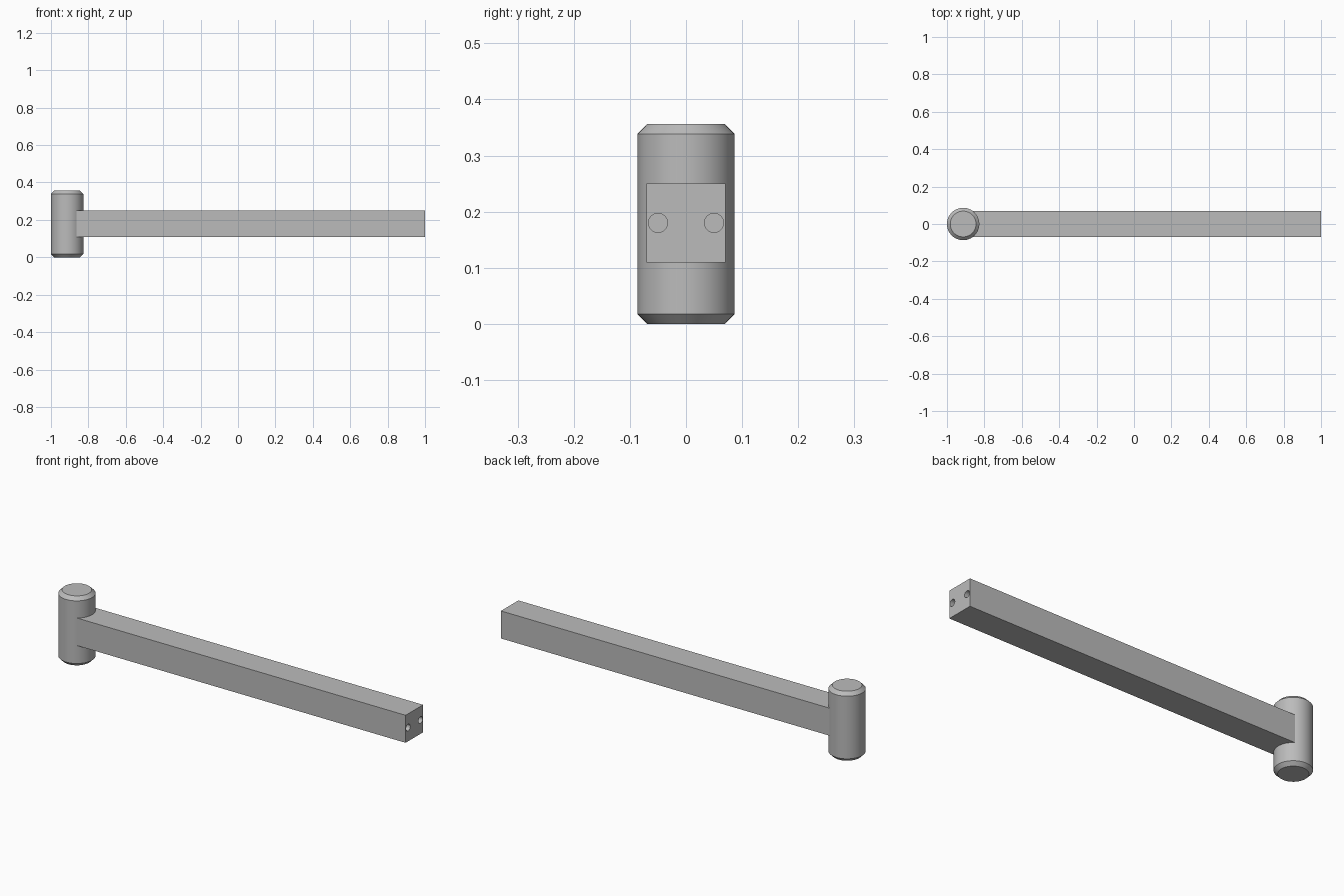
import bpy
import math

cube = bpy.data.objects.get("Cube")
if cube:
    bpy.data.objects.remove(cube, do_unlink=True)

POST_R, POST_H, CHAMFER = 0.0865, 0.356, 0.0175
POST_X = -1 + POST_R
BAR_HALF, BAR_Z = 0.0705, 0.18
HOLE_R, HOLE_Y, HOLE_DEPTH = 0.017, 0.05, 0.12

grey = bpy.data.materials.new("plain grey")
grey.use_nodes = True
grey.diffuse_color = (0.5, 0.5, 0.5, 1)
grey.node_tree.nodes["Principled BSDF"].inputs["Base Color"].default_value = (0.5, 0.5, 0.5, 1)


def finish(obj, name):
    """Name and colour a part, smooth it and keep its edges sharp."""
    obj.name = name
    obj.data.materials.clear()
    obj.data.materials.append(grey)
    bpy.ops.object.select_all(action="DESELECT")
    obj.select_set(True)
    bpy.context.view_layer.objects.active = obj
    bpy.ops.object.shade_smooth_by_angle(angle=math.radians(30))


# Upright round post with chamfered rims
bpy.ops.mesh.primitive_cylinder_add(vertices=64, radius=POST_R, depth=POST_H,
                                    location=(POST_X, 0, POST_H / 2))
post = bpy.context.object
bevel = post.modifiers.new("chamfer", "BEVEL")
bevel.width = CHAMFER
bevel.segments = 1
bevel.limit_method = "ANGLE"
bevel.angle_limit = math.radians(60)
bpy.ops.object.modifier_apply(modifier=bevel.name)
finish(post, "post")

# Long square bar, starting inside the post
bpy.ops.mesh.primitive_cube_add(size=1, location=((1 + POST_X) / 2, 0, BAR_Z))
bar = bpy.context.object
bar.scale = (1 - POST_X, 2 * BAR_HALF, 2 * BAR_HALF)
bpy.ops.object.transform_apply(location=False, rotation=False, scale=True)

# Two blind holes drilled in the free end
for side in (-1, 1):
    bpy.ops.mesh.primitive_cylinder_add(vertices=32, radius=HOLE_R, depth=2 * HOLE_DEPTH,
                                        location=(1, side * HOLE_Y, BAR_Z),
                                        rotation=(0, math.pi / 2, 0))
    drill = bpy.context.object
    drill.name = "drill"
    drill.hide_render = True
    cut = bar.modifiers.new("hole", "BOOLEAN")
    cut.operation = "DIFFERENCE"
    cut.solver = "EXACT"
    cut.object = drill
    bpy.context.view_layer.objects.active = bar
    bpy.ops.object.modifier_apply(modifier=cut.name)
    bpy.data.objects.remove(drill, do_unlink=True)
finish(bar, "bar")
